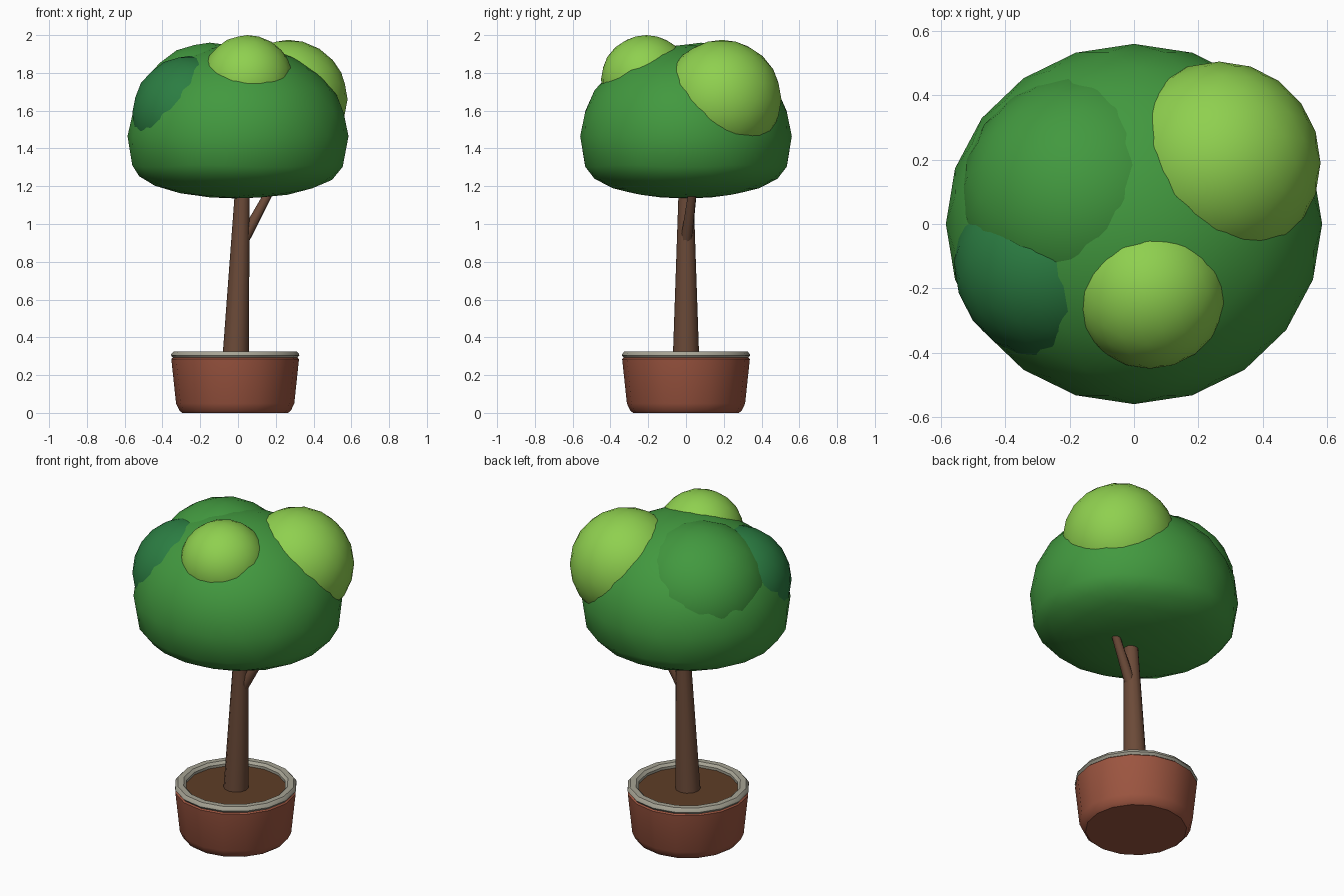
import bpy, bmesh, math
from mathutils import Vector

if "Cube" in bpy.data.objects:
    bpy.data.objects.remove(bpy.data.objects["Cube"])


def material(name, hexcode):
    def lin(c):
        return c / 12.92 if c <= 0.04045 else ((c + 0.055) / 1.055) ** 2.4
    m = bpy.data.materials.new(name)
    m.diffuse_color = [lin(int(hexcode[i:i + 2], 16) / 255) for i in (0, 2, 4)] + [1]
    m.use_nodes = True
    m.node_tree.nodes["Principled BSDF"].inputs["Base Color"].default_value = m.diffuse_color
    return m


LEAF = material("leaf green", "42993F")
LIGHT = material("light leaf green", "8FD04F")
DARK = material("dark leaf green", "2B7D42")
BARK = material("bark brown", "6B4A38")
CLAY = material("clay red", "9C5540")
STONE = material("rim grey", "A6A394")
SOIL = material("soil brown", "5E3D26")


def finish(name, bm, mat, angle):
    bmesh.ops.recalc_face_normals(bm, faces=bm.faces)
    me = bpy.data.meshes.new(name)
    bm.to_mesh(me)
    bm.free()
    me.materials.append(mat)
    ob = bpy.data.objects.new(name, me)
    bpy.context.collection.objects.link(ob)
    bpy.ops.object.select_all(action='DESELECT')
    ob.select_set(True)
    bpy.context.view_layer.objects.active = ob
    bpy.ops.object.shade_smooth_by_angle(angle=math.radians(angle))
    return ob


def lathe(name, profile, center, mat, sides=16, closed=False):
    """Revolve (radius, z) points; open profiles are capped at both ends."""
    bm = bmesh.new()
    rings = [[bm.verts.new((center[0] + r * math.cos(2 * math.pi * k / sides),
                            center[1] + r * math.sin(2 * math.pi * k / sides), z))
              for k in range(sides)] for r, z in profile]
    pairs = list(zip(rings, rings[1:])) + ([(rings[-1], rings[0])] if closed else [])
    for a, b in pairs:
        for k in range(sides):
            j = (k + 1) % sides
            bm.faces.new((a[k], a[j], b[j], b[k]))
    if not closed:
        bm.faces.new(rings[0])
        bm.faces.new(rings[-1])
    return finish(name, bm, mat, 35)


def limb(name, a, b, r1, r2, mat, sides=12):
    """Tapered cylinder between two points."""
    a, b = Vector(a), Vector(b)
    bm = bmesh.new()
    bmesh.ops.create_cone(bm, cap_ends=True, segments=sides, radius1=r1, radius2=r2,
                          depth=(b - a).length)
    rot = (b - a).to_track_quat('Z', 'Y')
    for v in bm.verts:
        v.co = rot @ v.co + (a + b) / 2
    return finish(name, bm, mat, 50)


def leaf_ball(name, center, radii, mat, flat_bottom=None):
    """Ellipsoid of leaves, optionally with a flattened underside."""
    bm = bmesh.new()
    bmesh.ops.create_icosphere(bm, subdivisions=3, radius=1)
    for v in bm.verts:
        x, y, z = v.co
        if flat_bottom and z < -1e-4:
            zz = -flat_bottom * min(1, -z) ** 0.55
        else:
            zz = z * radii[2]
        v.co = Vector((x * radii[0], y * radii[1], zz)) + Vector(center)
    return finish(name, bm, mat, 80)


# Pot, rim and soil
PC = (-0.015, 0)
lathe("pot", [(0.28, 0), (0.295, 0.012), (0.313, 0.05), (0.338, 0.285), (0.33, 0.292),
              (0.275, 0.292)], PC, CLAY)
lathe("pot_rim", [(0.328, 0.29), (0.34, 0.305), (0.338, 0.312), (0.325, 0.326),
                  (0.292, 0.326), (0.277, 0.312), (0.277, 0.285)], PC, STONE, closed=True)
lathe("soil", [(0.28, 0.28), (0.28, 0.297)], PC, SOIL)

# Trunk and side branch
limb("trunk", (-0.013, 0, 0.28), (0.028, 0, 1.3), 0.07, 0.035, BARK)
limb("branch", (0.02, 0, 0.90), (0.21, 0.045, 1.25), 0.032, 0.02, BARK, 8)

# Crown: big ball, upper swelling and coloured clumps
leaf_ball("crown", (0, 0, 1.465), (0.585, 0.56, 0.485), LEAF, 0.33)
leaf_ball("crown_swelling", (-0.15, 0.08, 1.58), (0.39, 0.39, 0.38), LEAF)
leaf_ball("light_clump_front", (0.05, -0.21, 1.765), (0.24, 0.24, 0.235), LIGHT)
leaf_ball("light_clump_right", (0.265, 0.19, 1.66), (0.315, 0.315, 0.315), LIGHT)
leaf_ball("dark_clump_left", (-0.255, -0.12, 1.585), (0.305, 0.305, 0.305), DARK)
